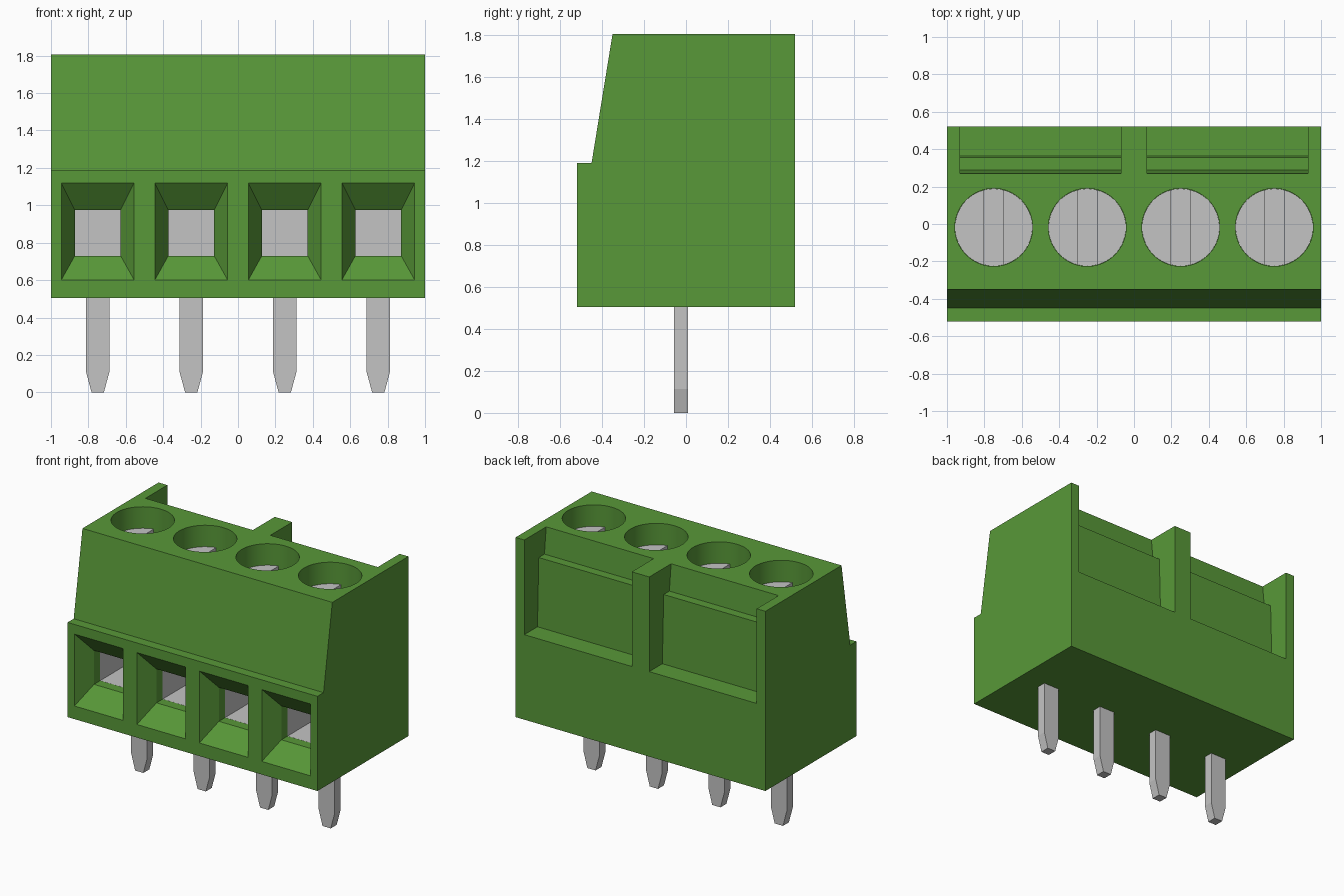
import bpy, bmesh, math
from mathutils import Matrix

cube = bpy.data.objects.get("Cube")
if cube:
    bpy.data.objects.remove(cube, do_unlink=True)


def material(name, rgb):
    m = bpy.data.materials.new(name)
    m.use_nodes = True
    m.diffuse_color = (*rgb, 1)
    bsdf = next(n for n in m.node_tree.nodes if n.type == 'BSDF_PRINCIPLED')
    bsdf.inputs["Base Color"].default_value = (*rgb, 1)
    return m


GREEN = material("housing green", (0.098, 0.314, 0.040))
METAL = material("metal grey", (0.55, 0.55, 0.55))


def make_object(name, bm, mat):
    bmesh.ops.recalc_face_normals(bm, faces=bm.faces)
    me = bpy.data.meshes.new(name)
    bm.to_mesh(me)
    bm.free()
    me.materials.append(mat)
    ob = bpy.data.objects.new(name, me)
    bpy.context.collection.objects.link(ob)
    return ob


def loft(bm, rings):
    """Closed solid through rings of equal vertex count."""
    loops = [[bm.verts.new(p) for p in r] for r in rings]
    n = len(loops[0])
    for a, b in zip(loops, loops[1:]):
        for i in range(n):
            bm.faces.new((a[i], a[(i + 1) % n], b[(i + 1) % n], b[i]))
    bm.faces.new(loops[0])
    bm.faces.new(loops[-1])


def extrude_x(bm, profile, x0, x1):
    loft(bm, [[(x, y, z) for y, z in profile] for x in (x0, x1)])


def rect_xz(cx, half, z0, z1, y):
    return [(cx - half, y, z0), (cx + half, y, z0), (cx + half, y, z1), (cx - half, y, z1)]


def rect_xy(cx, hx, y0, y1, z):
    return [(cx - hx, y0, z), (cx + hx, y0, z), (cx + hx, y1, z), (cx - hx, y1, z)]


def cylinder(bm, x, y, r, z0, z1):
    bmesh.ops.create_cone(bm, cap_ends=True, segments=64, radius1=r, radius2=r, depth=z1 - z0,
                          matrix=Matrix.Translation((x, y, (z0 + z1) / 2)))


def cut(ob, bm):
    """Subtract a bmesh solid from an object."""
    cutter = make_object("cutter", bm, ob.data.materials[0])
    cutter.hide_render = True
    mod = ob.modifiers.new("cut", 'BOOLEAN')
    mod.operation, mod.solver, mod.object = 'DIFFERENCE', 'EXACT', cutter
    bpy.context.view_layer.objects.active = ob
    bpy.ops.object.modifier_apply(modifier=mod.name)
    bpy.data.objects.remove(cutter, do_unlink=True)


def smooth(ob):
    bpy.ops.object.select_all(action='DESELECT')
    ob.select_set(True)
    bpy.context.view_layer.objects.active = ob
    bpy.ops.object.shade_smooth_by_angle(angle=math.radians(20))


POLES = (-0.75, -0.25, 0.25, 0.75)
SCREW_Y = -0.018
BACK, FRONT = 0.20, -0.33      # extent of the clamp chambers

# Housing with stepped, sloping front
bm = bmesh.new()
extrude_x(bm, [(-0.52, 0.505), (0.52, 0.505), (0.52, 1.805),
               (-0.35, 1.805), (-0.45, 1.19), (-0.52, 1.19)], -1, 1)
housing = make_object("housing", bm, GREEN)

bm = bmesh.new()
for x in POLES:
    # Funnel wire entry leading to a clamp chamber
    loft(bm, [rect_xz(x, 0.195, 0.60, 1.12, -0.60),
              rect_xz(x, 0.195, 0.60, 1.12, -0.52),
              rect_xz(x, 0.1225, 0.73, 0.975, -0.40),
              rect_xz(x, 0.1225, 0.73, 0.975, FRONT),
              rect_xz(x, 0.150, 0.70, 1.005, FRONT),
              rect_xz(x, 0.150, 0.70, 1.005, BACK)])
    # Screw well
    cylinder(bm, x, SCREW_Y, 0.208, 1.50, 1.95)
# Two stepped recesses in the back
for x in (-0.5, 0.5):
    extrude_x(bm, [(0.60, 1.12), (0.37, 1.12), (0.355, 1.615), (0.29, 1.615),
                   (0.27, 1.805), (0.27, 1.95), (0.60, 1.95)], x - 0.43, x + 0.43)
cut(housing, bm)
smooth(housing)

for i, x in enumerate(POLES, 1):
    # Clamp cage, open to the front
    bm = bmesh.new()
    loft(bm, [rect_xz(x, 0.149, 0.701, 1.004, BACK - 0.001),
              rect_xz(x, 0.149, 0.701, 1.004, FRONT + 0.001),
              rect_xz(x, 0.1225, 0.73, 0.975, FRONT + 0.001),
              rect_xz(x, 0.1225, 0.73, 0.975, BACK - 0.03)])
    make_object(f"clamp_cage_{i}", bm, METAL)

    # Slotted screw head
    bm = bmesh.new()
    cylinder(bm, x, SCREW_Y, 0.207, 1.501, 1.65)
    screw = make_object(f"screw_{i}", bm, METAL)
    bm = bmesh.new()
    loft(bm, [rect_xy(x, 0.052, -0.4, 0.4, z) for z in (1.59, 1.75)])
    cut(screw, bm)
    smooth(screw)

    # Solder pin with tapered tip
    bm = bmesh.new()
    loft(bm, [rect_xy(x, hx, -0.058, 0.010, z)
              for hx, z in ((0.033, 0), (0.064, 0.115), (0.064, 0.52))])
    make_object(f"pin_{i}", bm, METAL)
